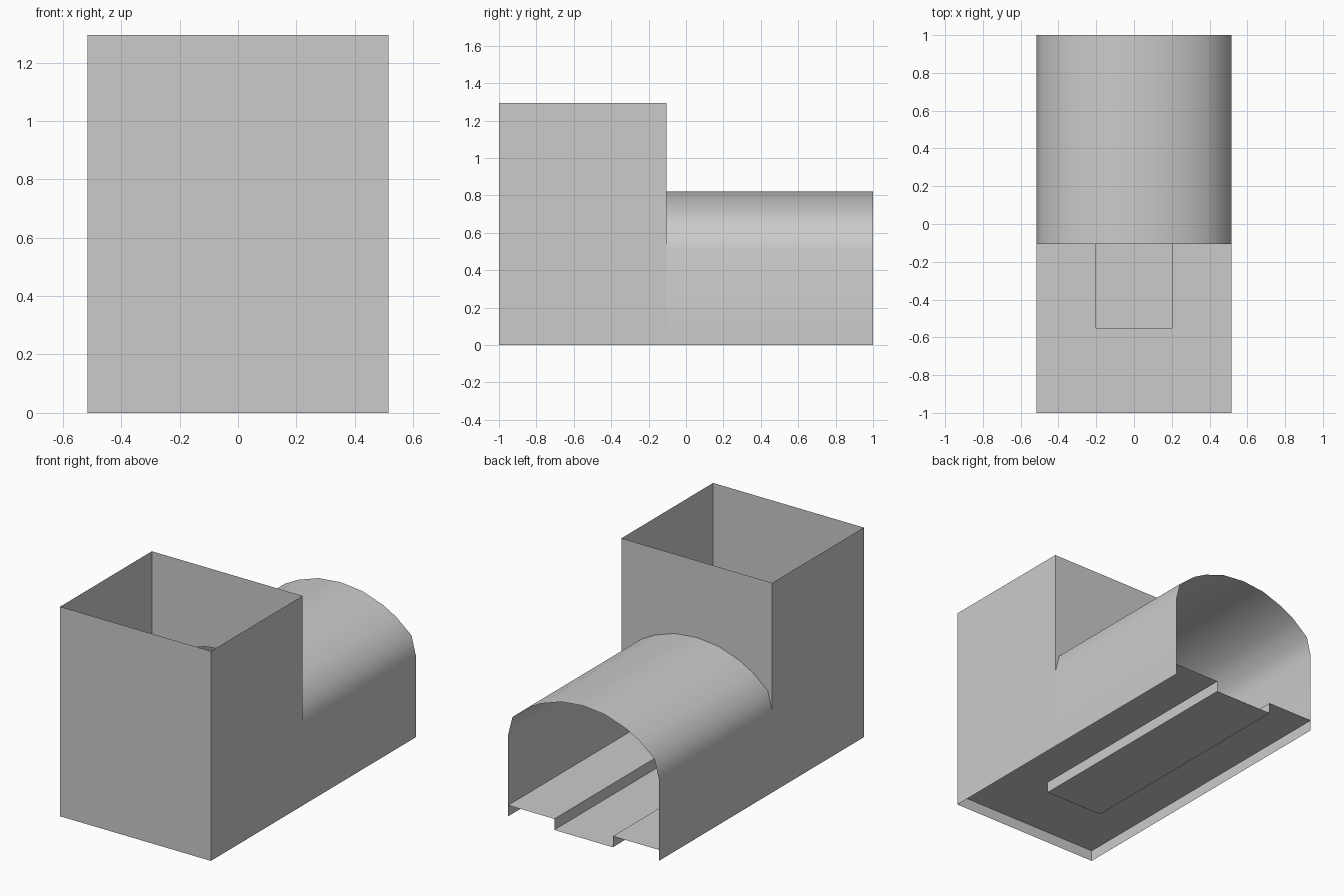
import bpy, math

cube = bpy.data.objects.get("Cube")
if cube:
    bpy.data.objects.remove(cube)

grey = bpy.data.materials.new("plain_grey")
grey.use_nodes = True
grey.diffuse_color = (0.6, 0.6, 0.6, 1)
grey.node_tree.nodes["Principled BSDF"].inputs["Base Color"].default_value = (0.6, 0.6, 0.6, 1)

W, FRONT, STEP, BACK = 0.515, -1.0, -0.105, 1.0
TOP, FLOOR = 1.295, 0.068
TRENCH_W, TRENCH_Y = 0.2, -0.55


def sheet(name, polygons, smooth=False):
    """Thin sheet object from a list of polygons, with shared corners merged."""
    index, faces = {}, []
    for poly in polygons:
        faces.append([index.setdefault(tuple(p), len(index)) for p in poly])
    mesh = bpy.data.meshes.new(name)
    mesh.from_pydata(list(index), [], faces)
    mesh.materials.append(grey)
    obj = bpy.data.objects.new(name, mesh)
    bpy.context.collection.objects.link(obj)
    if smooth:
        bpy.ops.object.select_all(action='DESELECT')
        obj.select_set(True)
        bpy.context.view_layer.objects.active = obj
        bpy.ops.object.shade_smooth_by_angle(angle=math.radians(45))
    return obj


def extrude(profile, y0, y1):
    """Strips that sweep an open x-z profile along y."""
    return [[(a[0], y0, a[1]), (b[0], y0, b[1]), (b[0], y1, b[1]), (a[0], y1, a[1])]
            for a, b in zip(profile, profile[1:])]


# Arch outline, right half mirrored to the left
half = [(W, 0.505), (0.485, 0.622), (0.38, 0.708), (0.29, 0.757), (0.15, 0.805)]
arch = half + [(0, 0.82)] + [(-x, z) for x, z in reversed(half)]

# Open-topped tower: front, two sides, and a back wall with an arched opening
tower = [[(-W, FRONT, 0), (W, FRONT, 0), (W, FRONT, TOP), (-W, FRONT, TOP)],
         [(W, FRONT, 0), (W, STEP, 0), (W, STEP, TOP), (W, FRONT, TOP)],
         [(-W, STEP, 0), (-W, FRONT, 0), (-W, FRONT, TOP), (-W, STEP, TOP)],
         [(-W, STEP, TOP), (W, STEP, TOP)] + [(x, STEP, z) for x, z in arch]]
sheet("tower_walls", tower)

# Vaulted tunnel with straight side walls
sheet("tunnel_vault", extrude([(W, 0)] + arch + [(-W, 0)], STEP, BACK), smooth=True)

# Raised floor with a sunken trench running out of the back
deck = extrude([(-W, FLOOR), (W, FLOOR)], FRONT, TRENCH_Y)
for s in (-1, 1):
    deck += extrude([(s * W, FLOOR), (s * TRENCH_W, FLOOR)], TRENCH_Y, BACK)
sheet("floor", deck)

T = TRENCH_W
trench = extrude([(-T, FLOOR), (-T, 0), (T, 0), (T, FLOOR)], TRENCH_Y, BACK)
trench.append([(-T, TRENCH_Y, 0), (T, TRENCH_Y, 0), (T, TRENCH_Y, FLOOR), (-T, TRENCH_Y, FLOOR)])
sheet("floor_trench", trench)
